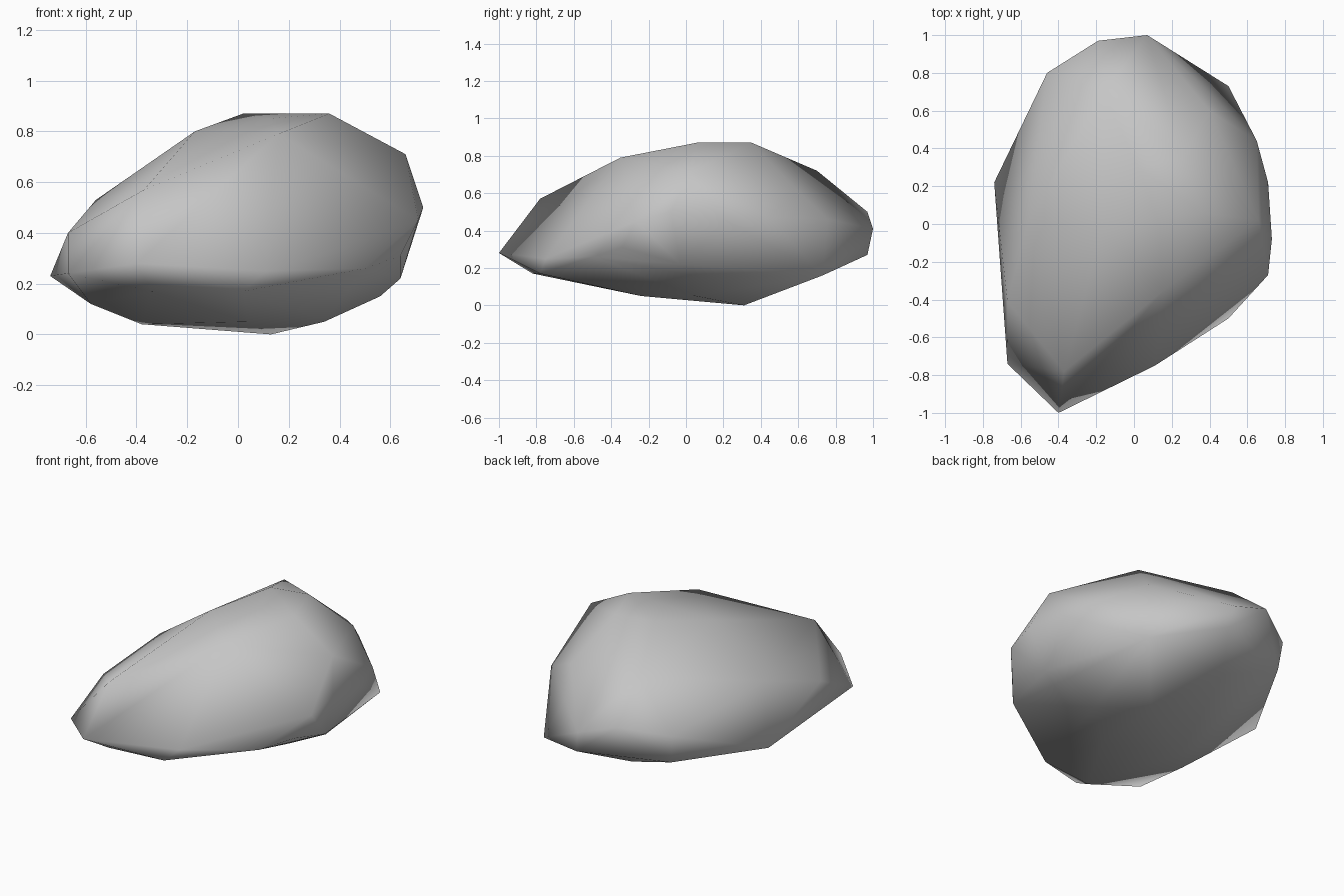
import bpy
import bmesh
from mathutils import Vector

default_cube = bpy.data.objects.get("Cube")
if default_cube:
    bpy.data.objects.remove(default_cube, do_unlink=True)


def make_material(name, color):
    material = bpy.data.materials.new(name)
    material.use_nodes = True
    material.diffuse_color = color
    shader = next(n for n in material.node_tree.nodes if n.type == "BSDF_PRINCIPLED")
    shader.inputs["Base Color"].default_value = color
    shader.inputs["Roughness"].default_value = 0.9
    return material


def make_hull(name, corner_groups, material, scale):
    """Wrap a tight skin around groups of corner points and smooth it."""
    mesh = bpy.data.meshes.new(name)
    bm = bmesh.new()
    for group in corner_groups:
        for corner in group:
            bm.verts.new(Vector(corner) * scale)
    hull = bmesh.ops.convex_hull(bm, input=bm.verts[:], use_existing_faces=False)
    loose = [v for v in set(hull["geom_interior"] + hull["geom_unused"])
             if isinstance(v, bmesh.types.BMVert)]
    bmesh.ops.delete(bm, geom=loose, context="VERTS")
    bmesh.ops.recalc_face_normals(bm, faces=bm.faces[:])
    for face in bm.faces:
        face.smooth = True
    bm.to_mesh(mesh)
    bm.free()
    mesh.materials.append(material)
    rock = bpy.data.objects.new(name, mesh)
    bpy.context.collection.objects.link(rock)
    return rock


# Corners of the boulder in hundredths of a unit, grouped by height
crown = [(26, 35, 87), (36, 6, 87), (2, 30, 87), (12, 4, 85), (-17, -4, 80),
         (16, -35, 79), (-16, 70, 72), (66, 2, 71), (-22, -62, 64)]
shoulder = [(40, 60, 61), (-37, -78, 57), (-56, 1, 53), (-19, 97, 50),
            (73, -8, 50), (65, 44, 47), (33, 76, 46), (-46, 80, 45),
            (71, -27, 45), (71, 22, 45), (7, 100, 41), (-67, -41, 40)]
girdle = [(64, -34, 31), (-40, -100, 28), (10, 97, 27), (-44, 78, 27),
          (50, -50, 26), (11, -75, 25), (-67, -74, 24), (-74, 22, 23),
          (64, -3, 22)]
underside = [(-34, -82, 17), (2, -78, 17), (50, 73, 16), (-10, 69, 15),
             (56, 9, 15), (-58, -25, 12), (34, 5, 5), (4, -24, 5),
             (-38, -4, 4), (13, 31, 0)]

stone = make_material("stone grey", (0.56, 0.56, 0.56, 1))
make_hull("boulder", [crown, shoulder, girdle, underside], stone, 0.01)
